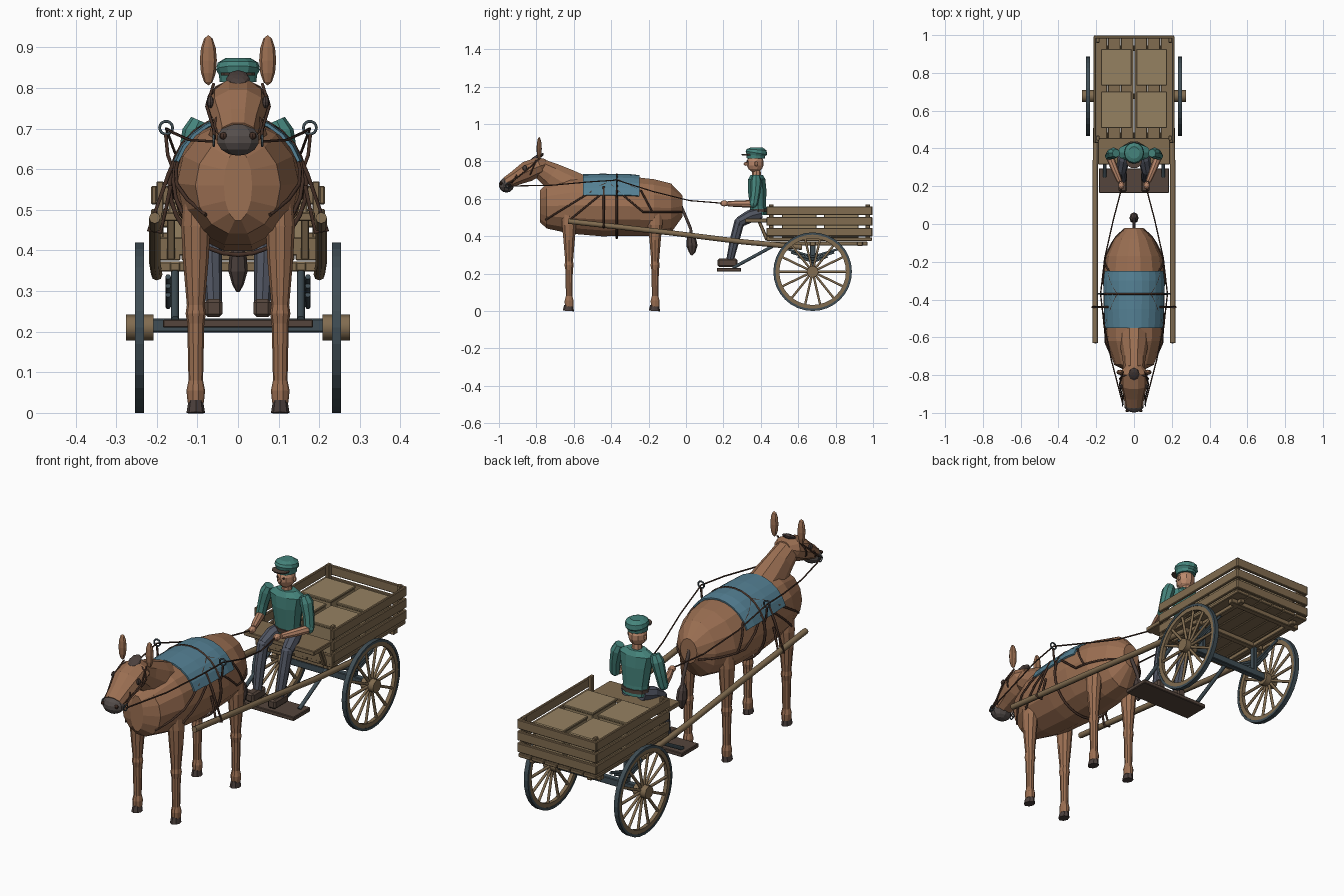
import bpy, bmesh, math
from mathutils import Vector, Matrix, Euler

if "Cube" in bpy.data.objects:
    bpy.data.objects.remove(bpy.data.objects["Cube"])

def mat(name, rgb):
    m = bpy.data.materials.new(name)
    m.diffuse_color = (*rgb, 1)
    m.use_nodes = True
    m.node_tree.nodes["Principled BSDF"].inputs["Base Color"].default_value = m.diffuse_color
    return m

COAT = mat("coat", (.33, .16, .085)); DARK = mat("dark_hair", (.07, .05, .045))
LEATHER = mat("leather", (.06, .03, .02)); WOOD = mat("wood", (.22, .15, .08))
CRATE = mat("crate_wood", (.30, .22, .12)); METAL = mat("metal", (.05, .075, .09))
TEAL = mat("teal_cloth", (.06, .23, .20)); BLUE = mat("blanket_cloth", (.09, .22, .30))
PANTS = mat("trouser_cloth", (.08, .09, .12)); SKIN = mat("skin", (.50, .25, .15))
GREY = mat("muzzle_grey", (.09, .075, .07)); BOOT = mat("boot_leather", (.09, .06, .045))
SIDES = ((-1, "left"), (1, "right"))

def finish(name, bm, m):
    bmesh.ops.recalc_face_normals(bm, faces=bm.faces)
    me = bpy.data.meshes.new(name)
    bm.to_mesh(me); bm.free()
    me.materials.append(m)
    ob = bpy.data.objects.new(name, me)
    bpy.context.collection.objects.link(ob)
    return ob

def box(name, c, s, m, rot=(0, 0, 0), bevel=.003):
    bm = bmesh.new()
    bmesh.ops.create_cube(bm, size=1)
    bm.transform(Matrix.Translation(c) @ Euler(rot).to_matrix().to_4x4() @ Matrix.Diagonal((*s, 1)))
    ob = finish(name, bm, m)
    b = ob.modifiers.new("bevel", 'BEVEL'); b.width = bevel; b.segments = 1
    return ob

def ball(name, c, r, m, rot=(0, 0, 0), n=10):
    bm = bmesh.new()
    bmesh.ops.create_uvsphere(bm, u_segments=n, v_segments=max(6, n - 3), radius=1)
    bm.transform(Matrix.Translation(c) @ Euler(rot).to_matrix().to_4x4() @ Matrix.Diagonal((*r, 1)))
    return finish(name, bm, m)

def loft(name, rings, m, n=10, axis=None):
    """rings: (x, y, z, half width in x, half width across)"""
    bm, rows = bmesh.new(), []
    P = [Vector(r[:3]) for r in rings]
    for i, r in enumerate(rings):
        t = Vector(axis) if axis else (P[min(i + 1, len(P) - 1)] - P[max(i - 1, 0)]).normalized()
        u = Vector((1, 0, 0)); u = (u - t * u.dot(t)).normalized()
        v = t.cross(u)
        rows.append([bm.verts.new(P[i] + u * r[3] * math.cos(a) + v * r[4] * math.sin(a))
                     for a in (math.tau * k / n for k in range(n))])
    for A, B in zip(rows, rows[1:]):
        for k in range(n):
            bm.faces.new((A[k], A[(k + 1) % n], B[(k + 1) % n], B[k]))
    bm.faces.new(rows[0]); bm.faces.new(rows[-1])
    return finish(name, bm, m)

def tube(name, lines, r, m, closed=False, res=1):
    cu = bpy.data.curves.new(name, 'CURVE')
    cu.dimensions = '3D'; cu.bevel_depth = r; cu.bevel_resolution = res; cu.use_fill_caps = True
    for pts in lines:
        sp = cu.splines.new('POLY'); sp.points.add(len(pts) - 1); sp.use_cyclic_u = closed
        for p, q in zip(sp.points, pts):
            p.co = (*q, 1)
    tmp = bpy.data.objects.new("tmp", cu)
    me = bpy.data.meshes.new_from_object(tmp)
    bpy.data.objects.remove(tmp)
    me.name = name; me.materials.clear(); me.materials.append(m)
    ob = bpy.data.objects.new(name, me)
    bpy.context.collection.objects.link(ob)
    return ob

def circle(c, r, u, v, n=16):
    u, v = Vector(u), Vector(v)
    return [Vector(c) + r * (u * math.cos(math.tau * k / n) + v * math.sin(math.tau * k / n)) for k in range(n)]

def wheel_ring(name, c, r0, r1, w, m, n=32):
    bm, rows = bmesh.new(), []
    for x, r in ((-w, r0), (w, r0), (w, r1), (-w, r1)):
        rows.append([bm.verts.new(p) for p in circle(Vector(c) + Vector((x, 0, 0)), r, (0, 1, 0), (0, 0, 1), n)])
    for j in range(4):
        A, B = rows[j], rows[(j + 1) % 4]
        for k in range(n):
            bm.faces.new((A[k], A[(k + 1) % n], B[(k + 1) % n], B[k]))
    finish(name, bm, m)

# Horse body, with lookup of its surface for the blanket and straps
BODY = [(-.78, .56, .035, .088), (-.745, .56, .105, .122), (-.62, .565, .15, .155), (-.45, .56, .16, .165),
        (-.3, .56, .163, .163), (-.17, .553, .148, .155), (-.08, .55, .105, .135), (-.02, .56, .045, .06)]
loft("horse_body", [(0, y, z, a, b) for y, z, a, b in BODY], COAT, 14, (0, 1, 0))

def section(y):
    for A, B in zip(BODY, BODY[1:]):
        if A[0] <= y <= B[0]:
            t = (y - A[0]) / (B[0] - A[0])
            return [a + (b - a) * t for a, b in zip(A, B)]

def skin_point(y, a, off=.004):
    _, cz, rx, rz = section(y)
    return Vector(((rx + off) * math.cos(a), y, cz + (rz + off) * math.sin(a)))

def strap(name, pts, s, r=.005):
    line = []
    for (y0, z0), (y1, z1) in zip(pts, pts[1:]):
        for k in range(6):
            y, z = y0 + (y1 - y0) * k / 5, z0 + (z1 - z0) * k / 5
            _, cz, _, rz = section(y)
            p = skin_point(y, math.asin(max(-1, min(1, (z - cz) / rz))))
            line.append((p.x * s, p.y, p.z))
    tube(name, [line], r, LEATHER)

# Blanket
bm = bmesh.new()
rows = [[bm.verts.new(skin_point(y, math.radians(20 + 14 * k), .005)) for k in range(11)]
        for y in (-.55, -.45, -.37, -.3, -.25)]
for A, B in zip(rows, rows[1:]):
    for k in range(10):
        bm.faces.new((A[k], A[k + 1], B[k + 1], B[k]))
so = finish("blanket", bm, BLUE).modifiers.new("thickness", 'SOLIDIFY')
so.thickness = .008; so.offset = 0

# Neck, head, tail
loft("horse_neck", [(0, -.54, .62, .08, .10), (0, -.64, .675, .075, .09), (0, -.72, .725, .06, .073),
                    (0, -.79, .77, .055, .052)], COAT, 10)
loft("horse_head", [(0, -.745, .785, .04, .03), (0, -.78, .775, .07, .052), (0, -.85, .745, .072, .058),
                    (0, -.91, .712, .056, .043), (0, -.96, .685, .048, .034)], COAT, 10)
ball("muzzle", (0, -.96, .673), (.055, .04, .04), GREY)
ball("forelock", (0, -.795, .822), (.03, .04, .012), DARK, (.5, 0, 0), 8)
tube("tail_root", [[(0, -.03, .57), (0, .0, .5), (0, .025, .44), (0, .03, .38)]], .009, DARK)
loft("tail_tuft", [(0, .02, .42, .008, .008), (0, .028, .39, .021, .024), (0, .032, .35, .024, .03),
                   (0, .033, .315, .014, .018), (0, .03, .298, .004, .005)], DARK, 8)

# Straps over the back and round the head
tube("girth", [[skin_point(-.37, math.tau * k / 28, .007) for k in range(28)]], .006, LEATHER, True)
for nm, c, a, b, d in (("noseband", (0, -.915, .71), .058, .045, (0, .52, .85)),
                       ("browband", (0, -.82, .76), .076, .06, (0, .38, .93))):
    d = Vector(d).normalized()
    tube(nm, [[Vector(c) + Vector((a * math.cos(t), 0, 0)) + d * b * math.sin(t)
               for t in (math.tau * k / 16 for k in range(16))]], .004, LEATHER, True)

for s, side in SIDES:
    # Head details
    ball(f"ear_{side}", (s * .073, -.785, .868), (.021, .014, .062), COAT, (0, 0, 0), 8)
    ball(f"horse_eye_{side}", (s * .068, -.862, .765), (.009, .013, .015), DARK, n=8)
    ball(f"nostril_{side}", (s * .036, -.988, .682), (.01, .008, .009), LEATHER, n=8)
    tube(f"cheek_strap_{side}", [[(s * .06, -.79, .81), (s * .077, -.85, .755), (s * .06, -.92, .70),
                                  (s * .058, -.955, .675)]], .004, LEATHER)
    tube(f"bit_ring_{side}", [circle((s * .06, -.95, .67), .014, (0, 1, 0), (0, 0, 1), 10)], .003, METAL, True)
    # Legs and hooves
    for y, end in ((-.625, "front"), (-.165, "back")):
        x = s * .104
        loft(f"{end}_leg_{side}", [(x, y, .53, .03, .04), (x, y, .46, .036, .04), (x, y, .38, .032, .032),
             (x, y, .265, .022, .022), (x, y, .245, .025, .026), (x, y, .22, .021, .021), (x, y, .08, .018, .018),
             (x, y, .055, .023, .025), (x, y, .025, .02, .024)], COAT, 10)
        loft(f"{end}_hoof_{side}", [(x, y - .004, 0, .023, .03), (x, y - .002, .03, .018, .025)], DARK, 8)
    # Harness
    strap(f"breast_strap_{side}", [(-.37, .70), (-.45, .67), (-.75, .49)], s)
    strap(f"collar_strap_{side}", [(-.37, .69), (-.62, .49)], s)
    strap(f"hip_strap_{side}", [(-.40, .67), (-.23, .53), (-.025, .53)], s)
    strap(f"back_strap_{side}", [(-.37, .70), (-.24, .64), (-.18, .53)], s)
    tube(f"shaft_loop_{side}", [[(s * .135, -.44, .665), (s * .17, -.44, .59), (s * .22, -.44, .45),
                                 (s * .19, -.44, .445), (s * .165, -.44, .56)]], .006, LEATHER)
    tube(f"rein_ring_{side}", [circle((s * .177, -.37, .702), .016, (1, 0, 0), (0, 0, 1), 14)], .004, METAL, True)
    tube(f"rein_ring_stem_{side}", [[(s * .16, -.37, .60), (s * .173, -.37, .635), (s * .178, -.37, .686)]], .005, LEATHER)
    tube(f"rein_{side}", [[(s * .06, -.95, .668), (s * .12, -.72, .672), (s * .16, -.52, .69), (s * .177, -.37, .70),
                           (s * .155, -.18, .64), (s * .11, .02, .59), (s * .06, .21, .575)]], .0035, LEATHER)
    # Shafts and underframe
    tube(f"shaft_{side}", [[(s * .205, -.63, .48), (s * .205, -.1, .42), (s * .205, .3, .37), (s * .2, .62, .34)]], .014, WOOD, res=2)
    box(f"frame_beam_{side}", (s * .155, .71, .36), (.025, .52, .022), WOOD)
    tube(f"footboard_strut_{side}", [[(s * .155, .25, .23), (s * .155, .47, .35)]], .01, METAL)
    for k in range(3):
        h = .15 - .035 * k
        tube(f"leaf_spring_{side}_{k}", [[(s * .172, .677 - h, .335 - .022 * k), (s * .172, .677, .29 - .014 * k),
                                          (s * .172, .677 + h, .335 - .022 * k)]], .007, METAL)
    box(f"spring_post_{side}", (s * .155, .677, .285), (.02, .03, .14), METAL)
    # Wheels
    c = (s * .243, .677, .21)
    wheel_ring(f"tyre_{side}", c, .198, .21, .011, METAL)
    wheel_ring(f"wheel_rim_{side}", c, .178, .199, .009, WOOD)
    tube(f"spokes_{side}", [[Vector(c) + q * .02, Vector(c) + q * .182]
         for q in circle((0, 0, 0), 1, (0, 1, 0), (0, 0, 1), 14)], .007, WOOD)
    tube(f"hub_{side}", [[(s * .208, .677, .21), (s * .276, .677, .21)]], .032, WOOD, res=2)
    # Cart side walls
    for k in range(3):
        box(f"side_plank_{side}_{k}", (s * .207, .713, .422 + .057 * k), (.014, .565, .045), WOOD)
    for y in (.455, .972):
        box(f"side_post_{side}_{y}", (s * .192, y, .475), (.018, .025, .19), WOOD)
    box(f"seat_bracket_{side}", (s * .165, .41, .435), (.02, .018, .12), WOOD, (.4, 0, 0))
    # Driver limbs
    loft(f"upper_arm_{side}", [(s * .095, .375, .72, .022, .022), (s * .108, .375, .69, .03, .031), (s * .122, .37, .63, .025, .027),
                               (s * .13, .362, .575, .023, .024)], TEAL, 8)
    ball(f"elbow_{side}", (s * .13, .36, .575), (.024, .024, .024), TEAL, n=8)
    loft(f"forearm_{side}", [(s * .128, .355, .573, .021, .02), (s * .10, .285, .573, .019, .018),
                             (s * .075, .225, .573, .014, .014)], SKIN, 8)
    ball(f"hand_{side}", (s * .067, .205, .575), (.016, .023, .016), SKIN, n=8)
    loft(f"thigh_{side}", [(s * .035, .395, .52, .033, .033), (s * .055, .34, .505, .033, .034), (s * .065, .285, .475, .027, .028)], PANTS, 8)
    ball(f"knee_{side}", (s * .065, .285, .472), (.028, .028, .028), PANTS, n=8)
    loft(f"shin_{side}", [(s * .065, .285, .475, .026, .027), (s * .064, .26, .38, .025, .026), (s * .06, .235, .27, .02, .02)], PANTS, 8)
    box(f"boot_{side}", (s * .06, .222, .258), (.044, .105, .044), BOOT, bevel=.008)
    ball(f"driver_eye_{side}", (s * .017, .327, .80), (.005, .004, .006), LEATHER, n=6)
    ball(f"driver_ear_{side}", (s * .044, .375, .787), (.007, .01, .014), SKIN, n=6)

# Cart bed, tailboard, axle, footboard, seat
for k in range(6):
    box(f"floor_plank_{k}", (-.175 + .07 * k, .713, .384), (.067, .565, .018), WOOD)
for k in range(3):
    box(f"tail_plank_{k}", (0, .99, .422 + .057 * k), (.425, .016, .045), WOOD)
for y in (.47, .677, .93):
    box(f"cross_beam_{y}", (0, y, .36), (.40, .03, .025), WOOD)
box("front_sill", (0, .44, .41), (.42, .02, .045), WOOD)
box("axle", (0, .677, .215), (.46, .03, .034), METAL)
box("footboard", (0, .23, .22), (.37, .13, .02), BOOT)
box("seat", (0, .385, .483), (.38, .14, .022), WOOD)

# Cargo crates
for x in (-.093, .093):
    for y in (.605, .83):
        box("crate", (x, y, .455), (.155, .185, .125), CRATE)
        box("crate_lid", (x, y, .522), (.162, .192, .012), CRATE)

# Driver torso, head, cap
loft("torso", [(0, .39, .51, .062, .045), (0, .385, .56, .064, .046), (0, .38, .65, .078, .052), (0, .378, .705, .09, .048),
               (0, .378, .728, .05, .034)], TEAL, 10)
loft("belt", [(0, .388, .527, .067, .05), (0, .387, .545, .068, .051)], BOOT, 10)
loft("driver_neck", [(0, .378, .72, .024, .024), (0, .375, .765, .022, .022)], SKIN, 8)
ball("driver_head", (0, .37, .79), (.043, .046, .05), SKIN)
ball("nose", (0, .32, .786), (.008, .012, .01), SKIN, n=6)
loft("cap", [(0, .373, .815, .045, .048), (0, .373, .832, .047, .05), (0, .376, .845, .054, .058), (0, .378, .862, .05, .053),
             (0, .378, .874, .03, .032)], TEAL, 12)
loft("cap_peak", [(0, .33, .831, .042, .032), (0, .328, .838, .042, .034)], BOOT, 10, (0, 0, 1))
